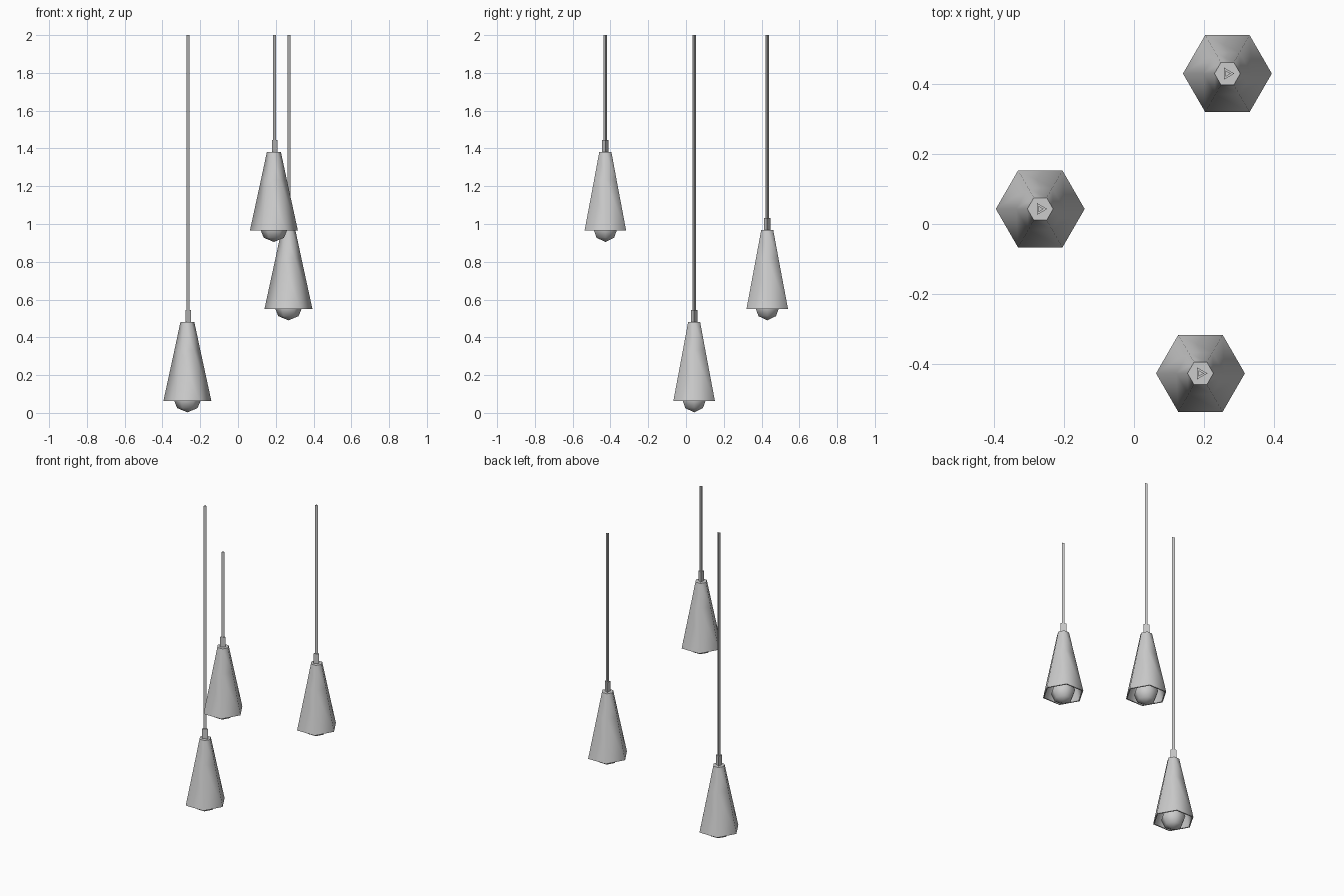
import bpy, bmesh
from math import pi, sin, cos

if "Cube" in bpy.data.objects:
    bpy.data.objects.remove(bpy.data.objects["Cube"])


def lathe(name, profile, sides, loc, smooth=False):
    """Spin an (r, z) profile around z into a mesh with the given side count."""
    bm = bmesh.new()
    rings = [[bm.verts.new((r * cos(2 * pi * i / sides), r * sin(2 * pi * i / sides), z))
              for i in range(sides)] for r, z in profile]
    for a, b in zip(rings, rings[1:]):
        for i in range(sides):
            j = (i + 1) % sides
            bm.faces.new((a[i], a[j], b[j], b[i]))
    bmesh.ops.remove_doubles(bm, verts=bm.verts, dist=1e-5)
    bmesh.ops.recalc_face_normals(bm, faces=bm.faces)
    mesh = bpy.data.meshes.new(name)
    bm.to_mesh(mesh)
    bm.free()
    ob = bpy.data.objects.new(name, mesh)
    ob.location = loc
    bpy.context.collection.objects.link(ob)
    if smooth:
        bpy.ops.object.select_all(action='DESELECT')
        ob.select_set(True)
        bpy.context.view_layer.objects.active = ob
        bpy.ops.object.shade_smooth_by_angle(angle=1.13)
    return ob


RIM, SEAM, TOP, CAP = 0.063, 0.33, 0.48, 0.544
WALL = 0.008


def pendant(tag, x, y, drop):
    loc = (x, y, drop)
    # hollow hexagonal shade with a seam ring, outer then inner wall
    lathe("shade_" + tag, [(0, TOP), (0.037, TOP), (0.069, SEAM), (0.127, RIM),
                           (0.127 - WALL, RIM), (0.069 - WALL, SEAM),
                           (0.037 - WALL, TOP - WALL), (0, TOP - WALL)], 6, loc, True)
    # low-poly bulb peeking out below the rim
    r, zc = 0.076, 0.079
    lathe("bulb_" + tag, [(r * sin(pi * k / 4), zc - r * cos(pi * k / 4)) for k in range(5)],
          6, loc, True)
    # three-sided cord grip and cord
    lathe("cord_grip_" + tag, [(0, TOP), (0.02, TOP), (0.02, CAP), (0, CAP)], 3, loc)
    top = 2.0 - drop
    lathe("cord_" + tag, [(0, CAP), (0.01, CAP), (0.01, top), (0, top)], 3, loc)


for tag, x, y, drop in (("low", -0.268, 0.043, 0.0),
                        ("middle", 0.267, 0.43, 0.487),
                        ("high", 0.19, -0.427, 0.902)):
    pendant(tag, x, y, drop)
